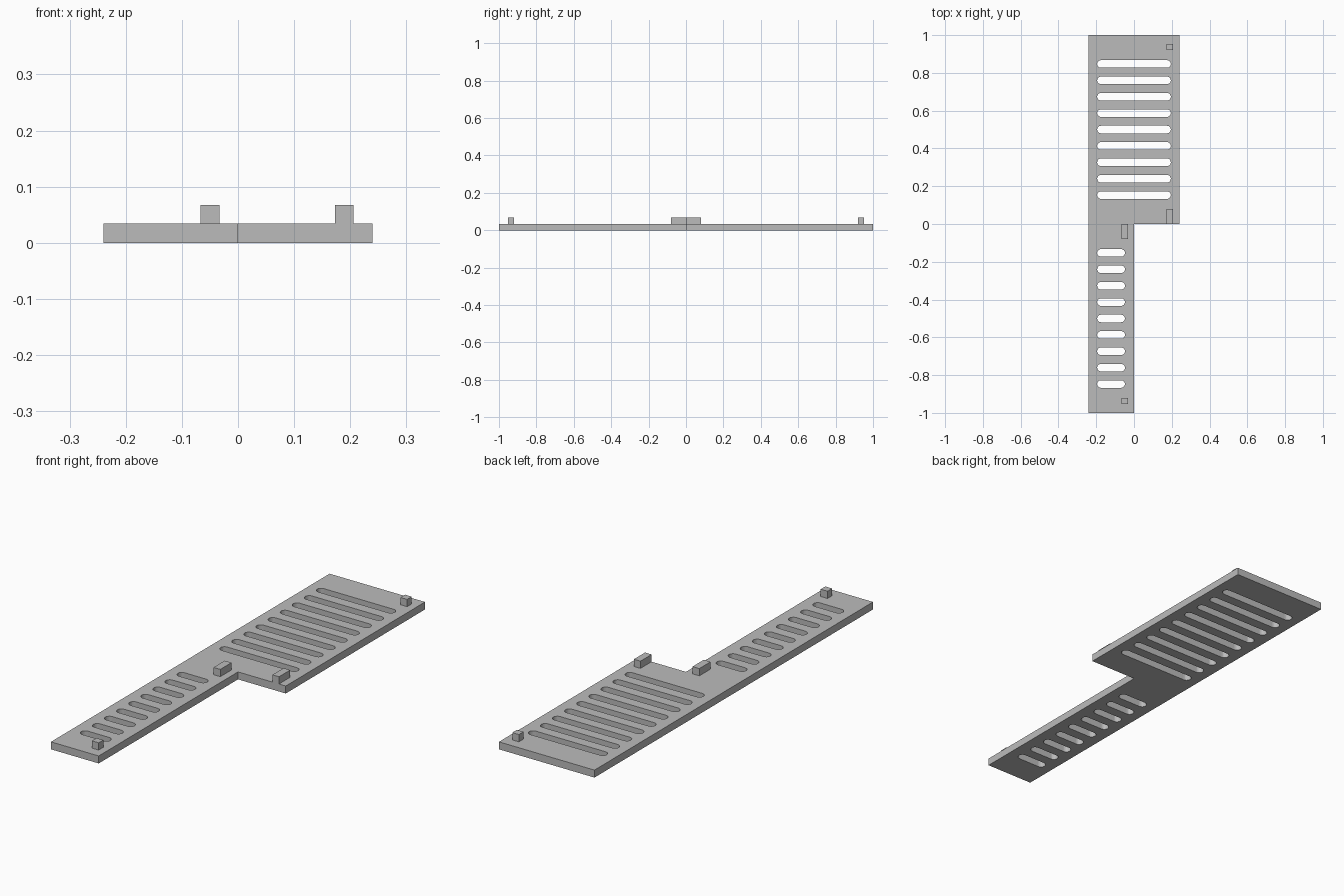
import bpy, bmesh, math

default = bpy.data.objects.get("Cube")
if default:
    bpy.data.objects.remove(default, do_unlink=True)

THICK, TOP = 0.034, 0.067
SLOT_R = 0.02

# Single flat grey
grey = bpy.data.materials.new("plain_grey")
grey.use_nodes = True
color = (0.5, 0.5, 0.5, 1)
grey.diffuse_color = color
grey.node_tree.nodes["Principled BSDF"].inputs["Base Color"].default_value = color


def add_prism(bm, outline, z0, z1):
    """Extrude a closed xy outline from z0 up to z1."""
    face = bm.faces.new([bm.verts.new((x, y, z0)) for x, y in outline])
    up = bmesh.ops.extrude_face_region(bm, geom=[face])["geom"]
    for v in up:
        if isinstance(v, bmesh.types.BMVert):
            v.co.z = z1


def finish(name, bm):
    bmesh.ops.recalc_face_normals(bm, faces=bm.faces)
    mesh = bpy.data.meshes.new(name)
    bm.to_mesh(mesh)
    bm.free()
    mesh.materials.append(grey)
    obj = bpy.data.objects.new(name, mesh)
    bpy.context.collection.objects.link(obj)
    return obj


def slot_outline(x0, x1, y, steps=10):
    """Rounded slot running along x."""
    pts = []
    for cx, start in ((x1 - SLOT_R, -math.pi / 2), (x0 + SLOT_R, math.pi / 2)):
        for i in range(steps + 1):
            a = start + math.pi * i / steps
            pts.append((cx + SLOT_R * math.cos(a), y + SLOT_R * math.sin(a)))
    return pts


# Stepped plate
bm = bmesh.new()
add_prism(bm, [(-0.24, -1), (0, -1), (0, 0), (0.24, 0), (0.24, 1), (-0.24, 1)], 0, THICK)
plate = finish("vented_plate", bm)

# Nine wide vents behind, nine short ones in front
bm = bmesh.new()
for i in range(9):
    y = 0.153 + i * 0.0868
    add_prism(bm, slot_outline(-0.195, 0.195, y), -0.05, 0.1)
    add_prism(bm, slot_outline(-0.195, -0.048, -y), -0.05, 0.1)
cutter = finish("slot_cutter", bm)
cutter.hide_render = True

cut = plate.modifiers.new("slots", 'BOOLEAN')
cut.operation, cut.solver, cut.object = 'DIFFERENCE', 'EXACT', cutter
bpy.context.view_layer.update()
graph = bpy.context.evaluated_depsgraph_get()
cut_mesh = bpy.data.meshes.new_from_object(plate.evaluated_get(graph))
plate.modifiers.clear()
plate.data = cut_mesh
bpy.data.objects.remove(cutter, do_unlink=True)

# Raised pegs: a long one at the step and a small one at the end of each half
for half, x0, x1, side in (("back", 0.173, 0.206, 1), ("front", -0.067, -0.033, -1)):
    for kind, ya, yb in (("step", 0, 0.08), ("end", 0.92, 0.953)):
        bm = bmesh.new()
        y0, y1 = sorted((side * ya, side * yb))
        add_prism(bm, [(x0, y0), (x1, y0), (x1, y1), (x0, y1)], THICK, TOP)
        finish(f"{half}_{kind}_peg", bm)
